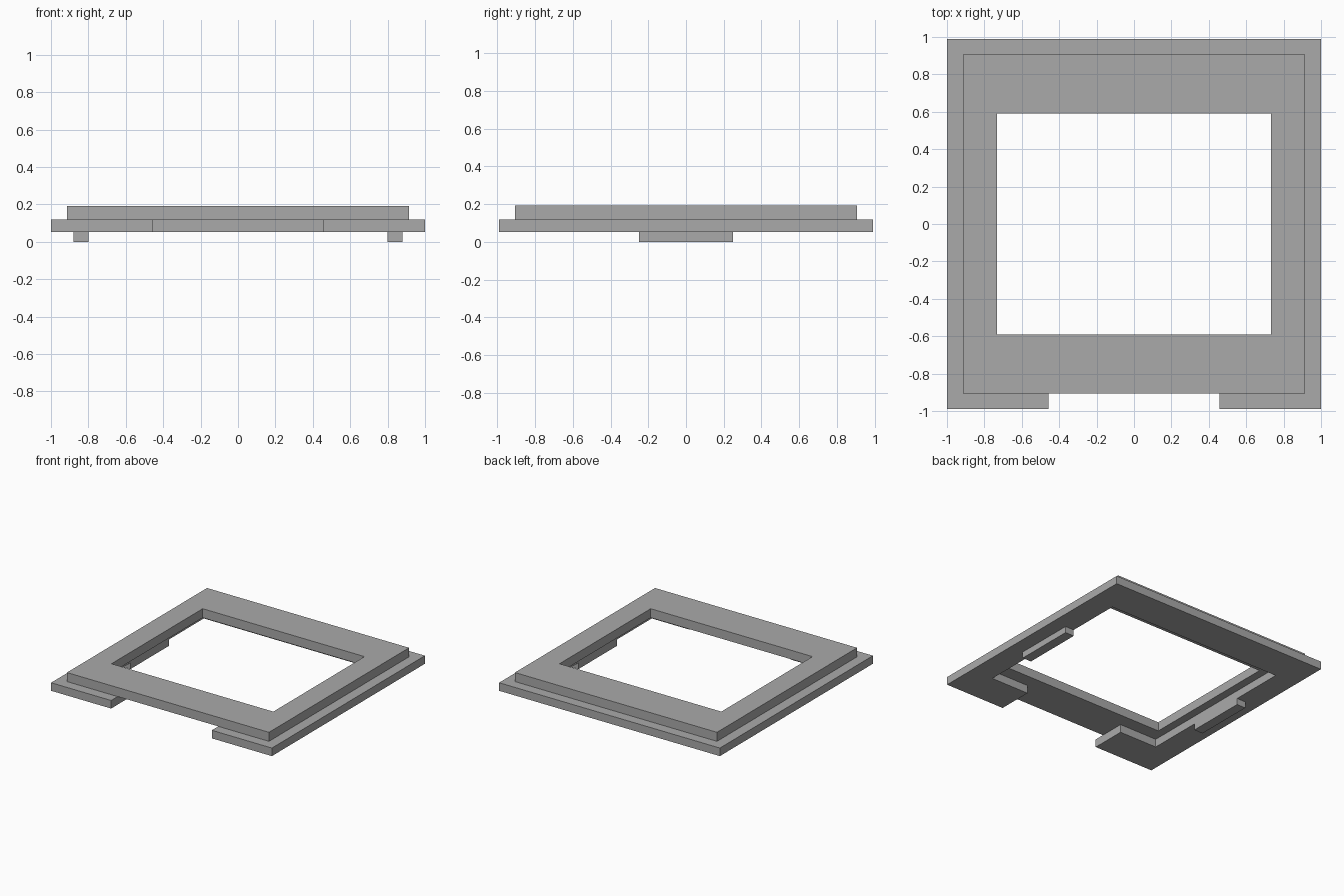
import bpy, bmesh

cube = bpy.data.objects.get("Cube")
if cube:
    bpy.data.objects.remove(cube, do_unlink=True)

grey = bpy.data.materials.new("plain grey")
grey.use_nodes = True
colour = (0.4, 0.4, 0.4, 1)
grey.diffuse_color = colour
grey.node_tree.nodes["Principled BSDF"].inputs["Base Color"].default_value = colour


def prism(name, points, faces, z0, z1):
    """Extrude a flat set of faces from z0 up to z1."""
    bm = bmesh.new()
    verts = [bm.verts.new((x, y, z0)) for x, y in points]
    flat = [bm.faces.new([verts[i] for i in f]) for f in faces]
    grown = bmesh.ops.extrude_face_region(bm, geom=flat, use_keep_orig=True)["geom"]
    top = [g for g in grown if isinstance(g, bmesh.types.BMVert)]
    bmesh.ops.translate(bm, verts=top, vec=(0, 0, z1 - z0))
    bmesh.ops.recalc_face_normals(bm, faces=bm.faces)
    mesh = bpy.data.meshes.new(name)
    bm.to_mesh(mesh)
    bm.free()
    mesh.materials.append(grey)
    obj = bpy.data.objects.new(name, mesh)
    bpy.context.collection.objects.link(obj)
    return obj


def rectangle(x, y):
    return [(-x, -y), (x, -y), (x, y), (-x, y)]


# Upper frame: closed ring around the opening
ring = [(i, (i + 1) % 4, (i + 1) % 4 + 4, i + 4) for i in range(4)]
prism("upper_frame", rectangle(0.915, 0.906) + rectangle(0.733, 0.59), ring, 0.118, 0.192)

# Lower frame: wider, with a gap in the middle of the front bar
half = [(1, 0.99), (1, -0.99), (0.456, -0.99), (0.456, -0.70), (0.80, -0.70), (0.80, 0.70)]
outline = half + [(-x, y) for x, y in reversed(half)]
prism("lower_frame", outline, [range(len(outline))], 0.052, 0.118)

# Feet: one bar under each side
for side, sx in (("left", 1), ("right", -1)):
    foot = prism(side + "_foot", rectangle(0.04, 0.25), [range(4)], 0, 0.052)
    foot.location.x = sx * 0.84
